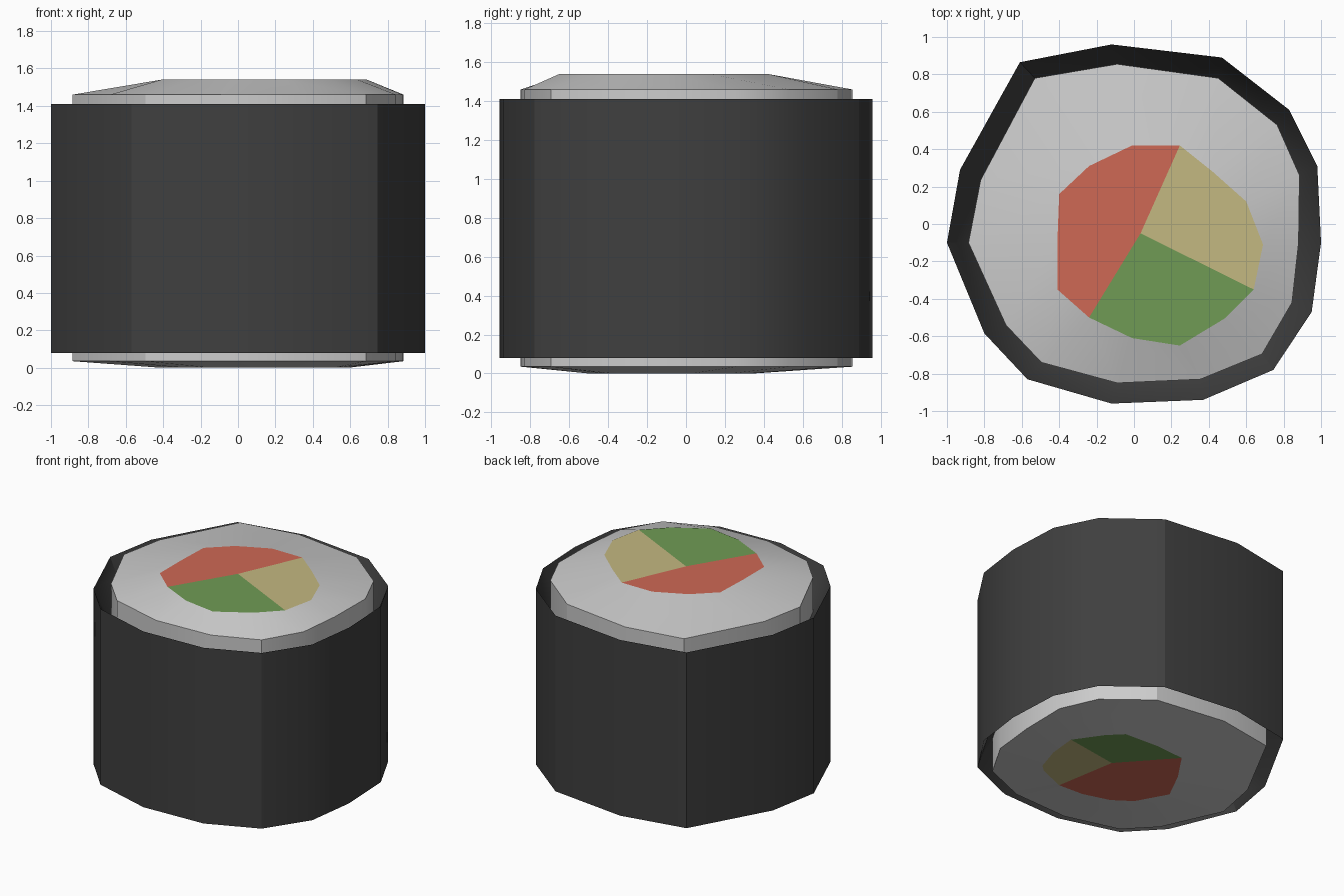
import bpy, bmesh, math

if "Cube" in bpy.data.objects:
    bpy.data.objects.remove(bpy.data.objects["Cube"])

# Cross-section outlines, all matching point for point
OUTER = [(-.12, .96), (.47, .89), (.83, .61), (.98, .31), (1, -.10), (.95, -.47), (.745, -.78),
         (.37, -.94), (-.12, -.96), (-.57, -.83), (-.80, -.585), (-1, -.10), (-.93, .29), (-.61, .865)]
RICE = [(-.09, .855), (.45, .78), (.765, .53), (.885, .26), (.88, -.10), (.845, -.42), (.685, -.695),
        (.355, -.83), (-.09, -.85), (-.495, -.74), (-.685, -.54), (-.885, -.10), (-.82, .235), (-.53, .78)]
TOP = [(-.01, .42), (.245, .42), (.42, .28), (.60, .12), (.69, -.11), (.64, -.35), (.485, -.505),
       (.245, -.65), (-.01, -.61), (-.24, -.50), (-.41, -.35), (-.41, -.10), (-.40, .16), (-.24, .31)]
BOTTOM = [(.08, .345), (.35, .33), (.45, .23), (.59, .03), (.57, -.18), (.51, -.37), (.457, -.417),
          (.25, -.50), (.05, -.49), (-.15, -.43), (-.285, -.335), (-.41, -.11), (-.30, .11), (-.153, .327)]
MID = [((a + c) / 2, (b + d) / 2) for (a, b), (c, d) in zip(OUTER, RICE)]


def material(name, color):
    m = bpy.data.materials.new(name)
    m.diffuse_color = (*color, 1)
    m.use_nodes = True
    m.node_tree.nodes["Principled BSDF"].inputs["Base Color"].default_value = m.diffuse_color
    return m


def finish(name, bm, mat=None, normals=True):
    if normals:
        bmesh.ops.recalc_face_normals(bm, faces=bm.faces)
    me = bpy.data.meshes.new(name)
    bm.to_mesh(me)
    bm.free()
    ob = bpy.data.objects.new(name, me)
    bpy.context.collection.objects.link(ob)
    if mat:
        me.materials.append(mat)
    bpy.ops.object.select_all(action='DESELECT')
    ob.select_set(True)
    bpy.context.view_layer.objects.active = ob
    bpy.ops.object.shade_smooth_by_angle(angle=math.radians(30))


def loft(name, sections, mat=None, closed=False):
    """Join stacked outlines with quads; closed joins last to first."""
    bm = bmesh.new()
    rings = [[bm.verts.new((x, y, z)) for x, y in pts] for pts, z in sections]
    pairs = list(zip(rings, rings[1:]))
    if closed:
        pairs.append((rings[-1], rings[0]))
    for a, b in pairs:
        for i in range(len(a)):
            j = (i + 1) % len(a)
            bm.faces.new((a[i], a[j], b[j], b[i]))
    finish(name, bm, mat)


def wedge(name, outline, center, start, end, z, up, mat):
    """Flat filling piece between two outline corners."""
    bm = bmesh.new()
    n = len(outline)
    idx = [(start + k) % n for k in range((end - start) % n + 1)]
    vs = [bm.verts.new((*p, z)) for p in [center] + [outline[i] for i in idx]]
    for a, b in zip(vs[1:], vs[2:]):
        bm.faces.new((vs[0], b, a) if up else (vs[0], a, b))
    finish(name, bm, mat, normals=False)


# Seaweed wrap with edges sloping in to the rice
seaweed = material("seaweed", (.05, .05, .05))
loft("seaweed_wrap", [(OUTER, .08), (OUTER, 1.41), (MID, 1.28), (RICE, 1.2),
                      (RICE, .29), (MID, .21)], seaweed, closed=True)

# Rice body
loft("rice", [(BOTTOM, 0), (RICE, .035), (RICE, 1.46), (TOP, 1.54)])

# Three filling colours on both ends
red = material("red_filling", (.62, .14, .09))
yellow = material("yellow_filling", (.55, .48, .22))
green = material("green_filling", (.16, .33, .09))
for end, outline, center, z, spans in (
        ("top", TOP, (.035, -.05), 1.54, ((red, 9, 1), (yellow, 1, 5), (green, 5, 9))),
        ("bottom", BOTTOM, (.17, -.035), 0, ((red, 7, 13), (yellow, 3, 7), (green, 13, 3)))):
    for mat, a, b in spans:
        wedge(f"{mat.name}_{end}", outline, center, a, b, z, end == "top", mat)
